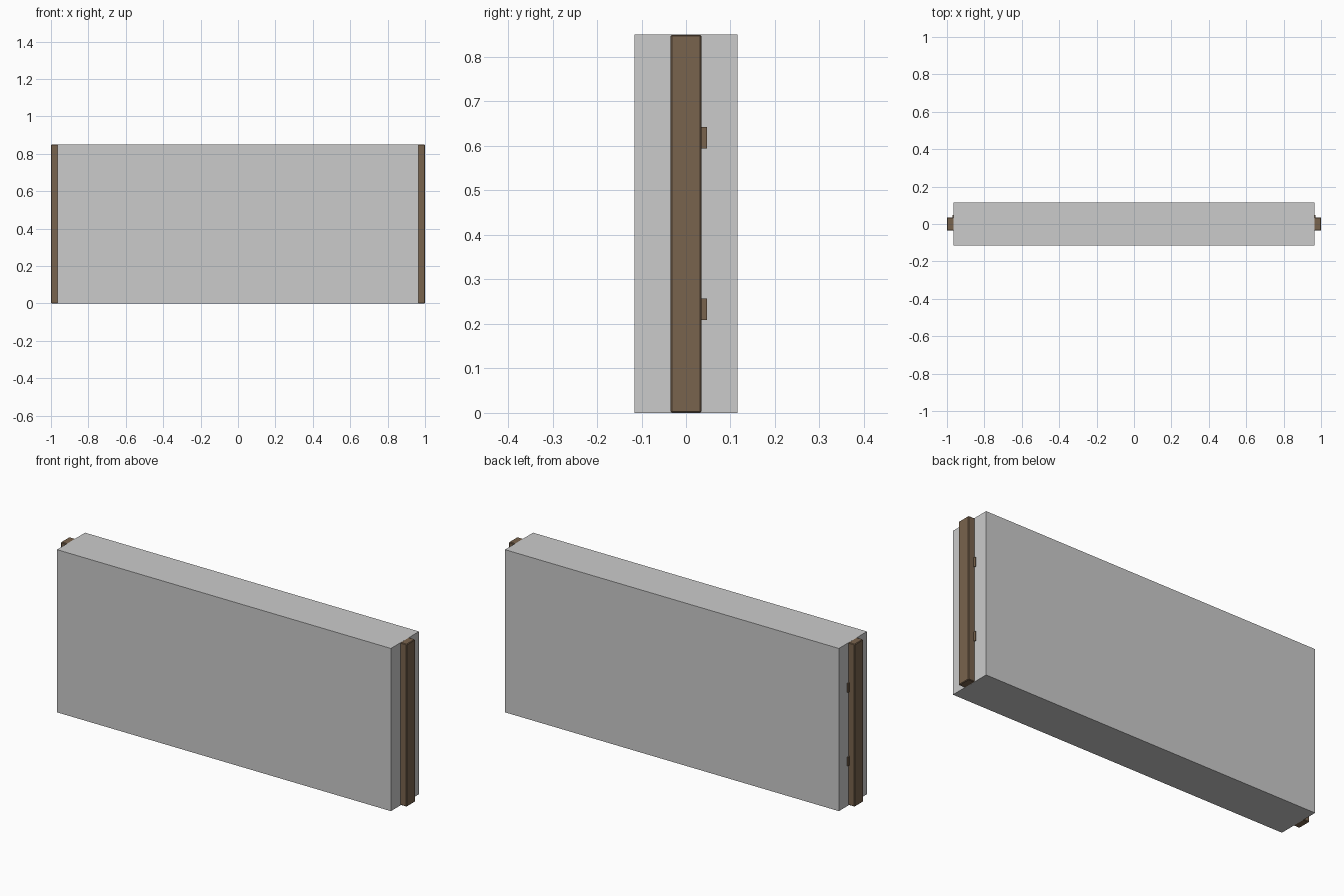
import bpy

if "Cube" in bpy.data.objects:
    bpy.data.objects.remove(bpy.data.objects["Cube"])

wood = bpy.data.materials.new("brown_wood")
wood.diffuse_color = (0.19, 0.125, 0.075, 1)
wood.use_nodes = True
wood.node_tree.nodes["Principled BSDF"].inputs["Base Color"].default_value = wood.diffuse_color


def box(name, lo, hi, mat=None, bevel=0.0):
    """Axis-aligned box between two corners, with optional chamfered edges."""
    bpy.ops.mesh.primitive_cube_add(
        size=1, location=[(a + b) / 2 for a, b in zip(lo, hi)])
    ob = bpy.context.object
    ob.name = name
    ob.scale = [b - a for a, b in zip(lo, hi)]
    bpy.ops.object.transform_apply(location=False, rotation=False, scale=True)
    if mat:
        ob.data.materials.append(mat)
    if bevel:
        mod = ob.modifiers.new("Bevel", 'BEVEL')
        mod.width = bevel
        mod.segments = 1
    return ob


# Solid grey slab
box("slab", (-0.965, -0.116, 0), (0.965, 0.116, 0.85))

# Square end posts, half sunk into the slab ends
for side, x in (("left", -0.965), ("right", 0.965)):
    box(side + "_post", (x - 0.035, -0.035, 0.0004),
        (x + 0.035, 0.035, 0.8496), wood, 0.003)

# Two rails behind the posts, running through the slab with ends showing
for label, z in (("lower", 0.233), ("upper", 0.618)):
    box(label + "_rail", (-0.97, 0.034, z - 0.024),
        (0.97, 0.047, z + 0.024), wood)
